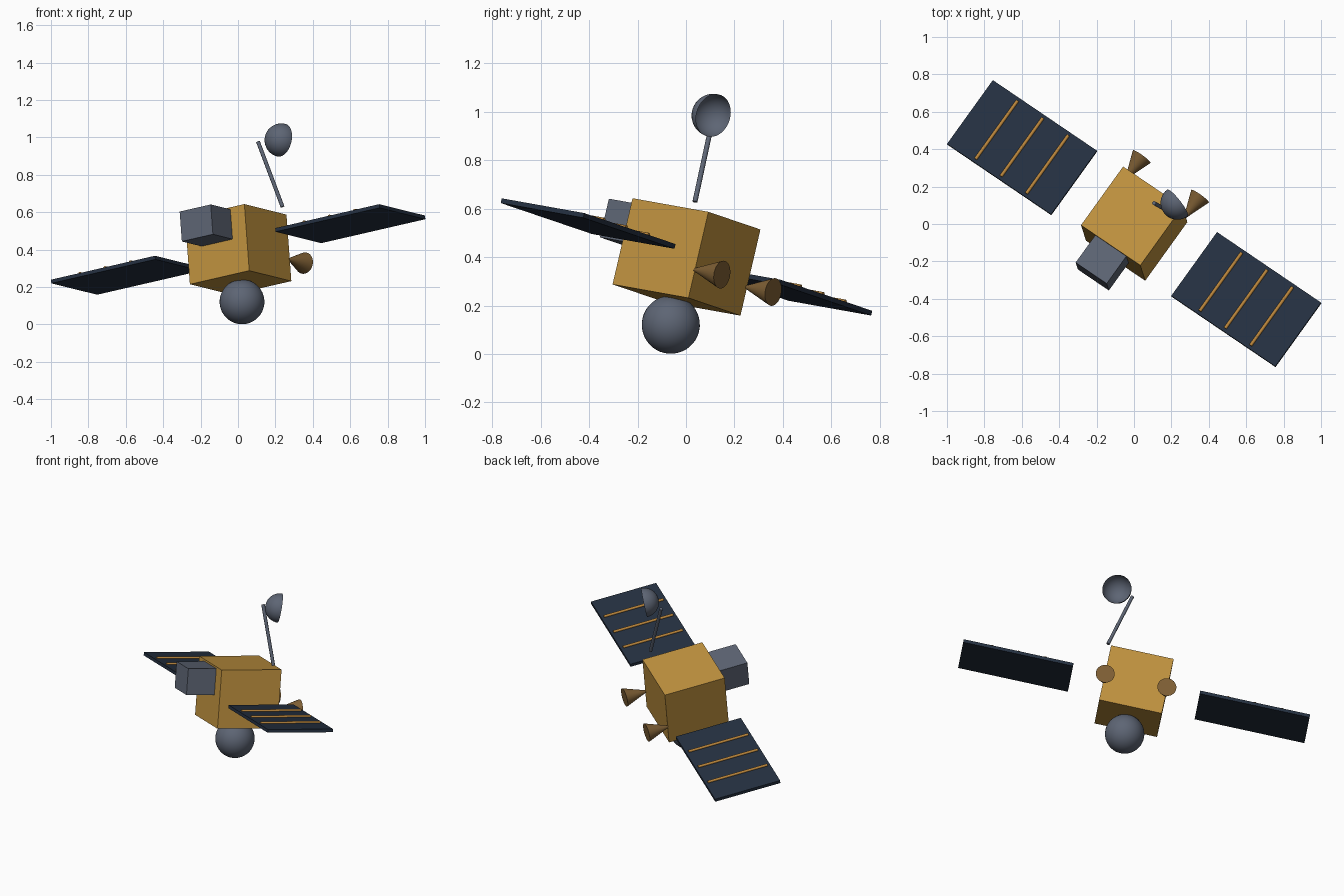
import bpy
import bmesh
import math
from mathutils import Matrix, Vector

if "Cube" in bpy.data.objects:
    bpy.data.objects.remove(bpy.data.objects["Cube"], do_unlink=True)

# Tilted frame of the craft: u along the panels, v towards the thrusters, w up
u = Vector((0.813, -0.551, 0.187)).normalized()
w = u.cross(Vector((0.585, 0.798, -0.142))).normalized()
v = w.cross(u)
CRAFT = Matrix.Translation((0.001, 0.002, 0.401)) @ Matrix((u, v, w)).transposed().to_4x4()


def material(name, colour):
    mat = bpy.data.materials.new(name)
    mat.use_nodes = True
    mat.diffuse_color = (*colour, 1)
    bsdf = mat.node_tree.nodes["Principled BSDF"]
    bsdf.inputs["Base Color"].default_value = (*colour, 1)
    bsdf.inputs["Roughness"].default_value = 0.7
    return mat


GOLD = material("gold foil", (0.53, 0.29, 0.05))
NAVY = material("solar navy", (0.018, 0.03, 0.053))
GREY = material("blue grey metal", (0.11, 0.13, 0.175))
BRONZE = material("bronze", (0.21, 0.115, 0.035))
COPPER = material("copper orange", (0.5, 0.24, 0.045))


def add_object(name, bm, mat, matrix, smooth=False):
    mesh = bpy.data.meshes.new(name)
    bm.to_mesh(mesh)
    bm.free()
    mesh.materials.append(mat)
    obj = bpy.data.objects.new(name, mesh)
    bpy.context.collection.objects.link(obj)
    obj.matrix_world = matrix
    if smooth:
        bpy.ops.object.select_all(action="DESELECT")
        obj.select_set(True)
        bpy.context.view_layer.objects.active = obj
        bpy.ops.object.shade_smooth_by_angle(angle=math.radians(40))
    return obj


def box(name, size, centre, mat):
    bm = bmesh.new()
    bmesh.ops.create_cube(bm, size=1)
    bmesh.ops.scale(bm, vec=size, verts=bm.verts)
    return add_object(name, bm, mat, CRAFT @ Matrix.Translation(centre))


def rod(name, start, end, r1, r2, mat, frame=CRAFT, sides=24):
    """Cylinder or cone running from start to end."""
    start, end = Vector(start), Vector(end)
    axis = end - start
    bm = bmesh.new()
    bmesh.ops.create_cone(bm, cap_ends=True, segments=sides, radius1=r1,
                          radius2=r2, depth=axis.length)
    turn = axis.to_track_quat("Z", "Y").to_matrix().to_4x4()
    return add_object(name, bm, mat, frame @ Matrix.Translation((start + end) / 2) @ turn, True)


# Body and instrument box
box("body", (0.39, 0.39, 0.366), (0, 0, 0), GOLD)
box("instrument_box", (0.204, 0.19, 0.164), (0, -0.282, 0.09), GREY)

# Ball under the body
bm = bmesh.new()
bmesh.ops.create_uvsphere(bm, u_segments=40, v_segments=20, radius=0.12)
add_object("lower_ball", bm, GREY, CRAFT @ Matrix.Translation((0, 0, -0.288)), True)

for side, label in ((-1, "right"), (1, "left")):
    # Solar panel with three raised bars
    px = side * 0.737
    box(label + "_solar_panel", (0.684, 0.424, 0.02), (px, 0, 0), NAVY)
    for i in (-1, 0, 1):
        x = px + i * 0.167
        rod(f"{label}_panel_bar_{i + 2}", (x, -0.194, 0.012), (x, 0.194, 0.012),
            0.009, 0.009, COPPER, sides=12)
    # Thruster cone
    tx = side * 0.192
    rod(label + "_thruster", (tx, 0.19, -0.063), (tx, 0.332, -0.063), 0.006, 0.058,
        BRONZE, sides=32)

# Antenna mast
rod("antenna_mast", (0.238, 0.037, 0.629), (0.107, 0.112, 0.977), 0.0105, 0.0105,
    GREY, frame=Matrix(), sides=16)

# Hollow half-sphere dish, open along its local +z
bm = bmesh.new()
bmesh.ops.create_uvsphere(bm, u_segments=40, v_segments=20, radius=0.09)
upper = [p for p in bm.verts if p.co.z > 0.001]
bmesh.ops.delete(bm, geom=upper, context="VERTS")
aim = Vector((0.77, 0.6, -0.2)).to_track_quat("Z", "Y").to_matrix().to_4x4()
add_object("antenna_dish", bm, GREY, Matrix.Translation((0.232, 0.113, 0.985)) @ aim, True)
